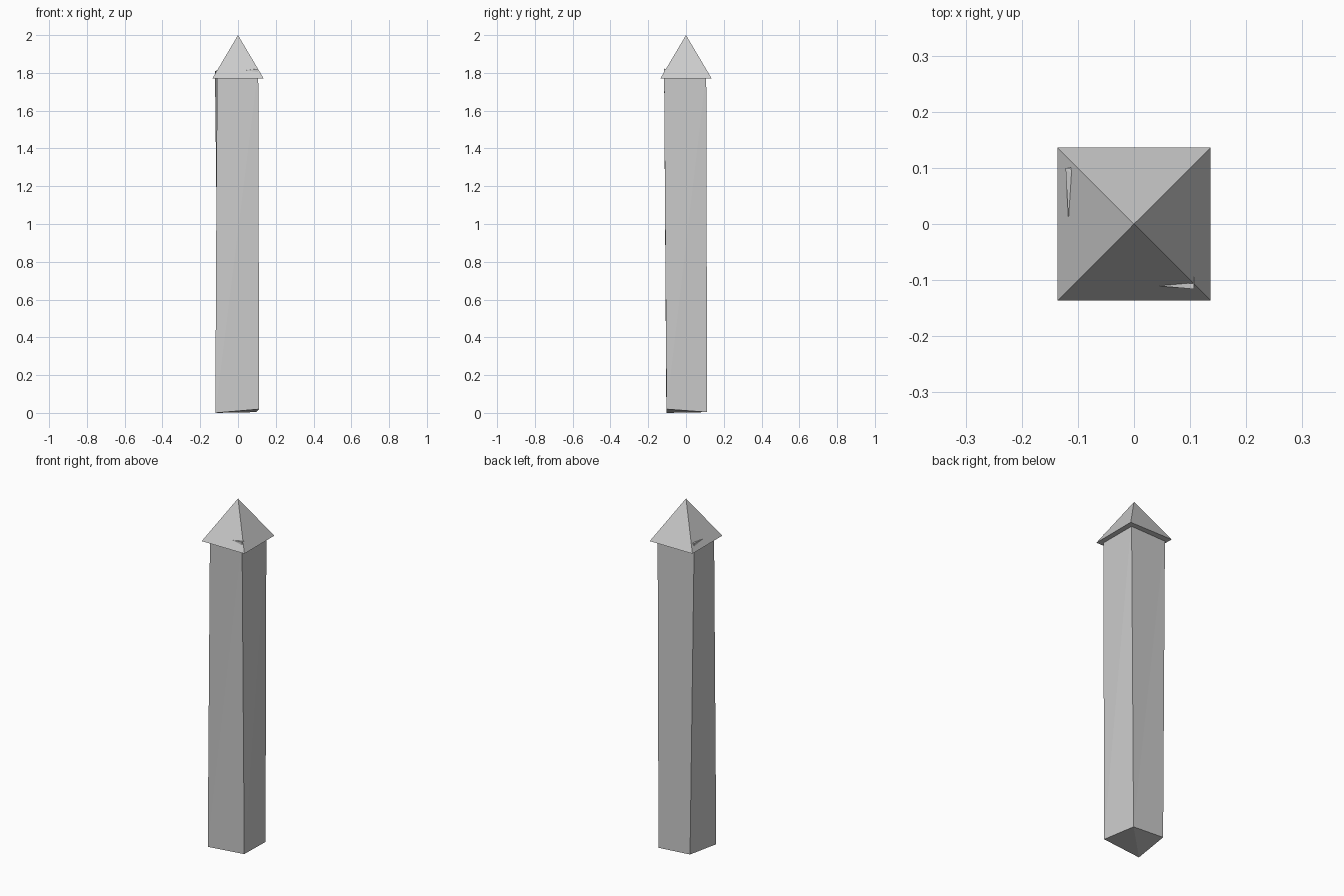
import bpy

cube = bpy.data.objects.get("Cube")
if cube:
    bpy.data.objects.remove(cube, do_unlink=True)

grey = bpy.data.materials.new("plain_grey")
grey.use_nodes = True
colour = (0.6, 0.6, 0.6, 1)
grey.diffuse_color = colour
grey.node_tree.nodes["Principled BSDF"].inputs["Base Color"].default_value = colour


def make(name, verts, faces):
    mesh = bpy.data.meshes.new(name)
    mesh.from_pydata(verts, [], faces)
    mesh.materials.append(grey)
    obj = bpy.data.objects.new(name, mesh)
    bpy.context.collection.objects.link(obj)
    return obj


# Rough-hewn post: corners run front left, front right, back right, back left
bottom = [(-0.12, -0.104, 0), (0.112, -0.103, 0.02), (0.097, 0.112, 0.004), (-0.102, 0.109, 0.017)]
top = [(-0.111, -0.097, 1.793), (0.107, -0.116, 1.822), (0.106, 0.107, 1.8), (-0.122, 0.1, 1.811)]
faces = [(0, 2, 1), (0, 3, 2), (4, 5, 7), (5, 6, 7)]
for i in range(4):
    j = (i + 1) % 4
    faces += [(i, j, j + 4), (i, j + 4, i + 4)]
make("post", bottom + top, faces)

# Pyramid cap with a flat underside
r, base = 0.136, 1.77
corners = [(-r, -r, base), (r, -r, base), (r, r, base), (-r, r, base)]
make("pyramid_cap", corners + [(0, 0, 2)],
     [(3, 2, 1, 0)] + [(i, (i + 1) % 4, 4) for i in range(4)])
